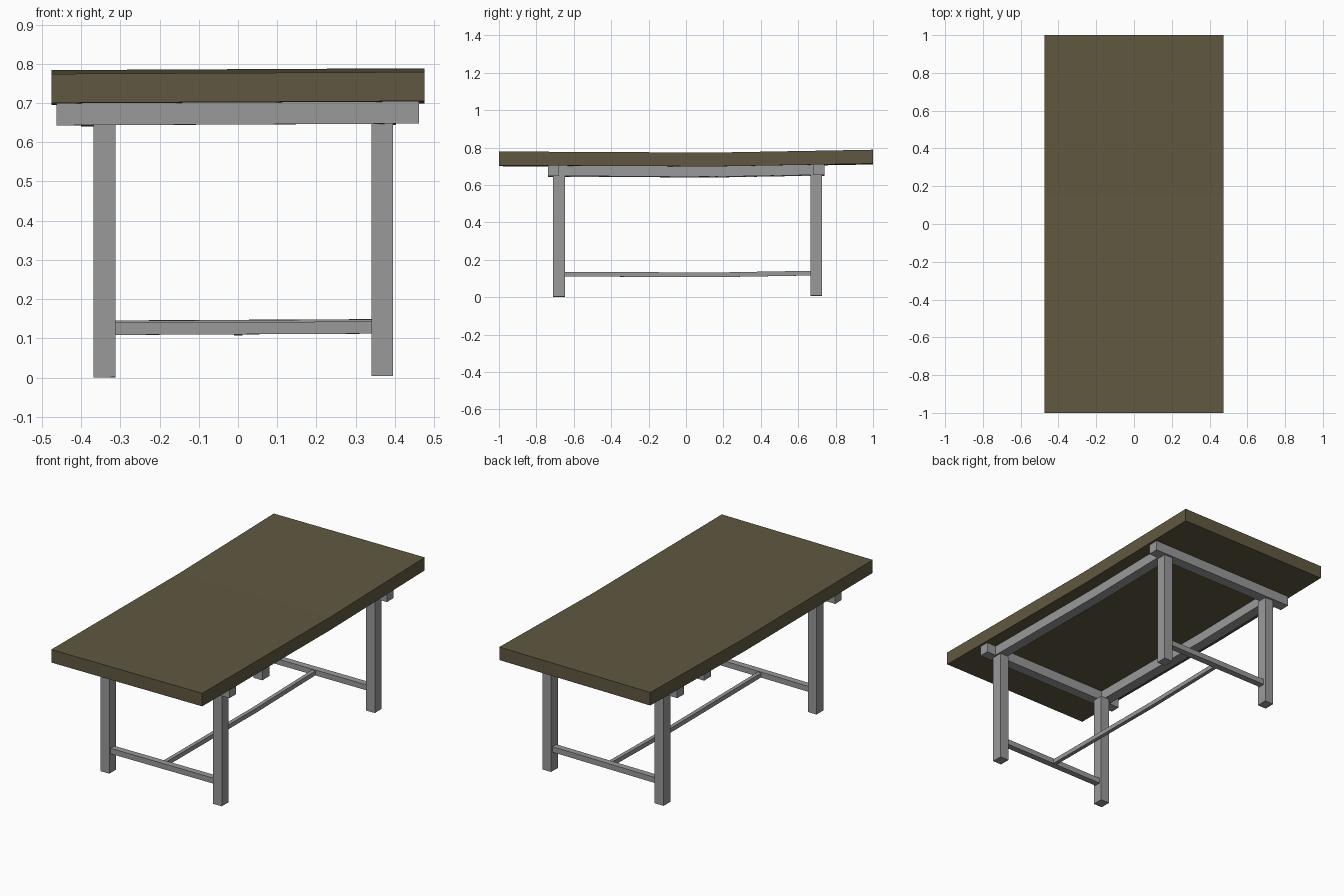
import bpy, bmesh

cube = bpy.data.objects.get("Cube")
if cube:
    bpy.data.objects.remove(cube, do_unlink=True)

KINK = 0.15  # y position of the slight sag along the length


def material(name, rgb):
    mat = bpy.data.materials.new(name)
    mat.use_nodes = True
    color = (*rgb, 1)
    mat.diffuse_color = color
    mat.node_tree.nodes["Principled BSDF"].inputs["Base Color"].default_value = color
    return mat


wood = material("dark olive wood", (0.115, 0.097, 0.052))
metal = material("grey metal", (0.32, 0.32, 0.32))


def sag(x, y):
    # front half nearly level, back half rising, tiny sideways tilt
    slope = 0.018 if y > KINK else -0.005
    return slope * (y - KINK) - 0.002 + 0.005 * x


def box(name, xs, ys, zs, mat):
    """Box given by its min/max per axis, cut at the kink and warped."""
    bm = bmesh.new()
    bmesh.ops.create_cube(bm, size=1)
    for v in bm.verts:
        v.co = [lim[1] if c > 0 else lim[0] for c, lim in zip(v.co, (xs, ys, zs))]
    if ys[0] < KINK < ys[1]:
        bmesh.ops.bisect_plane(bm, geom=bm.verts[:] + bm.edges[:] + bm.faces[:],
                               plane_co=(0, KINK, 0), plane_no=(0, 1, 0))
    for v in bm.verts:
        v.co.z += sag(v.co.x, v.co.y)
    mesh = bpy.data.meshes.new(name)
    bm.to_mesh(mesh)
    bm.free()
    mesh.materials.append(mat)
    obj = bpy.data.objects.new(name, mesh)
    bpy.context.collection.objects.link(obj)
    return obj


# Table top
box("table_top", (-0.475, 0.475), (-1, 1), (0.699, 0.773), wood)

# Legs, cross beams and cross stretchers at each end
legs = {"right": (-0.368, -0.313), "left": (0.34, 0.395)}
ends = {"front": ((-0.71, -0.648), (-0.738, -0.68)),
        "back": ((0.666, 0.728), (0.68, 0.74))}
for end, (leg_y, beam_y) in ends.items():
    for side, leg_x in legs.items():
        box(f"{end}_{side}_leg", leg_x, leg_y, (0, 0.644), metal)
    box(f"{end}_cross_beam", (-0.463, 0.462), beam_y, (0.643, 0.7), metal)
    mid = sum(leg_y) / 2
    box(f"{end}_stretcher", (-0.313, 0.34), (mid - 0.018, mid + 0.018),
        (0.108, 0.139), metal)

# Long side beams under the top
for side, beam_x in {"right": (-0.4, -0.342), "left": (0.345, 0.403)}.items():
    box(f"{side}_side_beam", beam_x, (-0.68, 0.68), (0.644, 0.7), metal)

# Long centre stretcher
box("centre_stretcher", (-0.01, 0.012), (-0.665, 0.685), (0.109, 0.134), metal)
